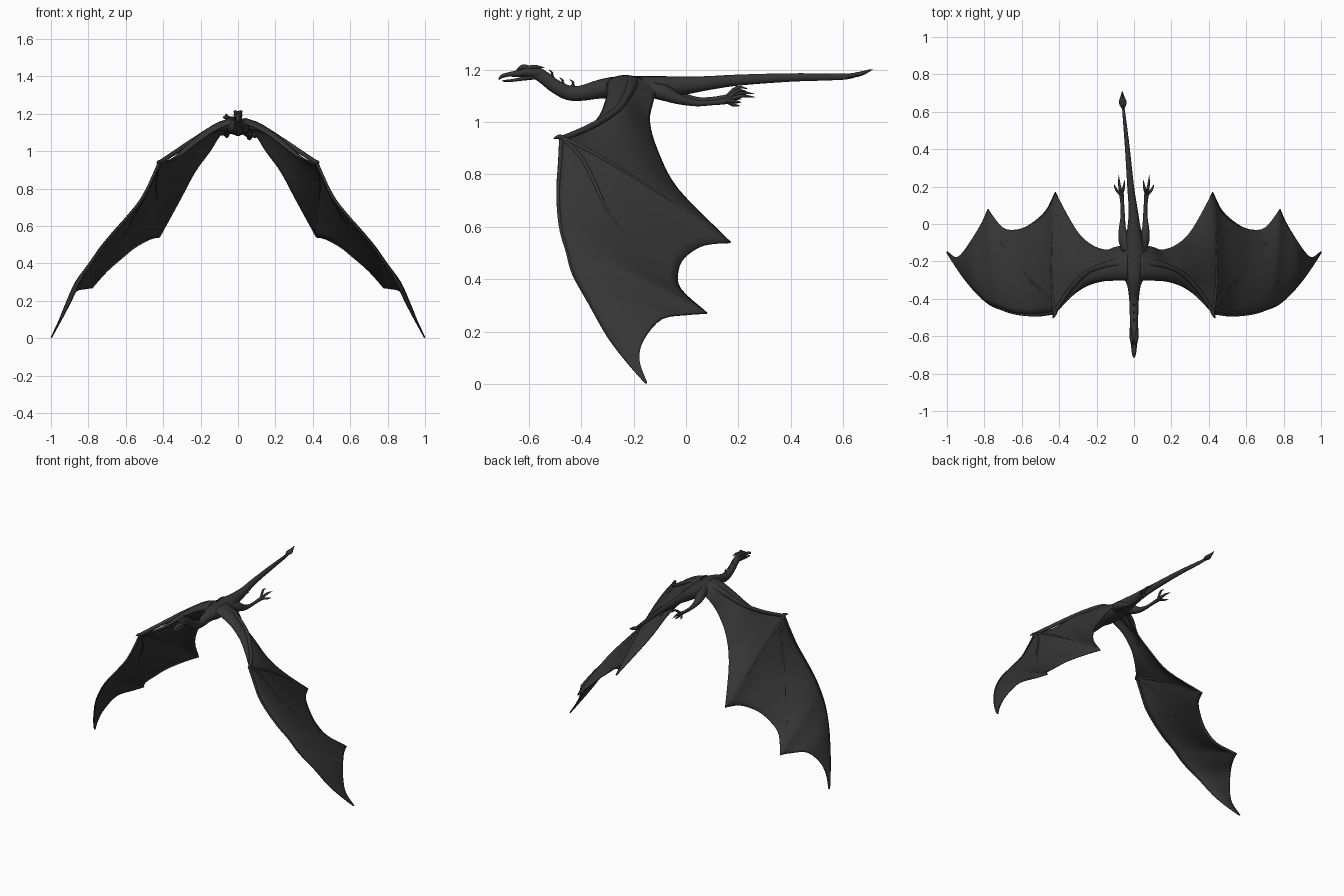
import bpy, bmesh, math
from mathutils import Vector

hide = bpy.data.materials.new("charcoal hide")
hide.diffuse_color = (0.036, 0.036, 0.036, 1)


def spline(pts, n):
    """Catmull-Rom through tuples of any length, n steps per span."""
    P = [pts[0]] + list(pts) + [pts[-1]]
    out = []
    for i in range(1, len(P) - 2):
        for k in range(n):
            t = k / n
            out.append(tuple(0.5 * (2 * b + (c - a) * t + (2 * a - 5 * b + 4 * c - d) * t * t
                             + (3 * b - a - 3 * c + d) * t ** 3)
                             for a, b, c, d in zip(P[i - 1], P[i], P[i + 1], P[i + 2])))
    out.append(tuple(pts[-1]))
    return out


def finish(bm, name, angle=60):
    bmesh.ops.recalc_face_normals(bm, faces=bm.faces)
    me = bpy.data.meshes.new(name)
    bm.to_mesh(me)
    bm.free()
    ob = bpy.data.objects.new(name, me)
    bpy.context.collection.objects.link(ob)
    me.materials.append(hide)
    bpy.ops.object.select_all(action='DESELECT')
    ob.select_set(True)
    bpy.context.view_layer.objects.active = ob
    bpy.ops.object.shade_smooth_by_angle(angle=math.radians(angle))
    return ob


def tube(name, pts, sides=12, n=4, sx=1, dz=0):
    """Loft of ellipses; points are x, y, z, half width, half height."""
    pts = [p if len(p) == 5 else (*p, p[3]) for p in pts]
    path = spline(pts, n)
    bm = bmesh.new()
    rings = []
    for i, p in enumerate(path):
        a, b = path[max(i - 1, 0)], path[min(i + 1, len(path) - 1)]
        t = (Vector(b[:3]) - Vector(a[:3])).normalized()
        side = t.cross(Vector((0, 0, 1))).normalized()
        up = side.cross(t)
        ring = []
        for k in range(sides):
            w = 2 * math.pi * k / sides
            v = Vector(p[:3]) + side * math.cos(w) * max(p[3], .0008) + up * math.sin(w) * max(p[4], .0008)
            ring.append(bm.verts.new((v.x * sx, v.y, v.z + dz)))
        rings.append(ring)
    for r, s in zip(rings, rings[1:]):
        for k in range(sides):
            j = (k + 1) % sides
            bm.faces.new((r[k], r[j], s[j], s[k]))
    bm.faces.new(rings[0])
    bm.faces.new(rings[-1])
    return finish(bm, name)


# Neck, torso and tail in one sweep
tube("body", [
    (0, -.57, 1.185, .018, .022), (0, -.54, 1.168, .02, .025), (0, -.50, 1.137, .022, .026),
    (0, -.45, 1.112, .024, .028), (0, -.40, 1.11, .026, .029), (0, -.33, 1.125, .036, .036),
    (0, -.27, 1.13, .06, .043), (0, -.18, 1.13, .062, .045), (0, -.10, 1.135, .05, .04),
    (0, -.02, 1.138, .035, .036), (-.005, .08, 1.148, .024, .027), (-.018, .20, 1.16, .018, .021),
    (-.035, .40, 1.17, .013, .016), (-.05, .55, 1.172, .009, .013), (-.058, .63, 1.176, .006, .01),
    (-.063, .705, 1.199, .002, .003)], sides=20)
tube("tail_blade", [(-.057, .61, 1.174, .004), (-.06, .648, 1.18, .021, .009),
                    (-.062, .68, 1.188, .011, .007), (-.063, .712, 1.201, .001)])

# Head
tube("skull", [(0, -.535, 1.178, .012, .014), (0, -.565, 1.187, .022, .022), (0, -.605, 1.192, .024, .022),
               (0, -.64, 1.185, .017, .014), (0, -.68, 1.181, .013, .008), (0, -.703, 1.174, .009, .007),
               (0, -.714, 1.162, .002)])
tube("lower_jaw", [(0, -.57, 1.175, .017, .012), (0, -.63, 1.164, .014, .007),
                   (0, -.67, 1.158, .01, .005), (0, -.70, 1.157, .003)])
for i, (y, z, h) in enumerate([(-.515, 1.165, .035), (-.475, 1.138, .032), (-.435, 1.13, .032)]):
    tube(f"neck_spine_{i}", [(0, y, z, .007, .011), (0, y + .005, z + h * .6, .004, .006),
                             (0, y - .008, z + h, .001)], 6, 3)

# Wing edges: x, y, z of the leading edge, then of the trailing edge
LEAD = [(.03, -.30, 1.15), (.10, -.30, 1.12), (.17, -.305, 1.08), (.25, -.33, 1.02), (.33, -.385, .965),
        (.42, -.475, .94), (.46, -.48, .85), (.51, -.487, .75), (.58, -.485, .66), (.65, -.475, .58),
        (.71, -.455, .51), (.77, -.43, .42), (.84, -.37, .31), (.90, -.30, .185), (.95, -.23, .09),
        (.998, -.155, .004)]
TRAIL = [(.03, -.11, 1.14), (.10, -.125, 1.08), (.15, -.14, 1.0), (.23, -.11, .89), (.31, -.03, .74),
         (.42, .17, .54), (.47, .07, .53), (.55, .0, .487), (.62, -.03, .43), (.70, -.02, .36),
         (.78, .08, .27), (.81, .01, .266), (.87, -.09, .25), (.92, -.16, .17), (.955, -.178, .09),
         (.998, -.148, .004)]
BULGE = [.03, .045, .055, .06, .055, .03, .03, .03, .03, .03, .028, .025, .02, .012, .005, 0]
rows = [a + b + (c,) for a, b, c in zip(LEAD, TRAIL, BULGE)]
# three membrane panels, splined apart so that the finger tips stay pointed
stations = spline(rows[:6], 4)[:-1] + spline(rows[5:11], 4)[:-1] + spline(rows[10:], 4)
CHORD = 14


def on_wing(s, t):
    """Point on the arched membrane at station s and chord fraction t."""
    p = Vector(s[:3]).lerp(Vector(s[3:6]), t)
    out = Vector((.15, 0, 1)).lerp(Vector((.8, 0, .6)), min(1, s[0] / .5))
    return p + out * s[6] * math.sin(math.pi * t ** .75)


for sx, tag in ((1, "left"), (-1, "right")):
    # Membrane
    bm = bmesh.new()
    grid = [[bm.verts.new((q.x * sx, q.y, q.z)) for q in (on_wing(s, k / CHORD) for k in range(CHORD + 1))]
            for s in stations]
    for r, s in zip(grid, grid[1:]):
        for k in range(CHORD):
            bm.faces.new((r[k], r[k + 1], s[k + 1], s[k]))
    wing = finish(bm, tag + "_wing_membrane")
    mod = wing.modifiers.new("thickness", 'SOLIDIFY')
    mod.thickness, mod.offset = .008, 0

    # Arm, leading finger and the two spread fingers
    tube(tag + "_wing_arm", [(.02, -.20, 1.14, .036), (.09, -.21, 1.135, .026), (.17, -.225, 1.10, .016),
                             (.26, -.265, 1.045, .013), (.35, -.36, .985, .012), (.42, -.465, .94, .011)], sx=sx)
    lead = [(*p, .009 - .0007 * i) for i, p in enumerate(LEAD[5:])]
    tube(tag + "_leading_finger", lead, 8, sx=sx)
    for j, tip in enumerate((5, 10)):
        pts = []
        for k in range(9):
            u = k / 8
            i = round(20 + u * (tip * 4 - 20))
            q = on_wing(stations[i], u)
            pts.append((*q, .008 * (1 - u) + .002))
        tube(f"{tag}_wing_finger_{j}", pts, 8, 2, sx=sx)
    tube(tag + "_wrist_claw", [(.415, -.455, .935, .012), (.425, -.485, .943, .009),
                               (.435, -.505, .937, .001)], 8, sx=sx)

    # Leg, one held slightly higher than the other
    dz = 0 if sx == 1 else .012
    tube(tag + "_leg", [(.035, -.14, 1.125, .03), (.05, -.08, 1.11, .034, .03), (.062, -.03, 1.088, .02),
                        (.06, .04, 1.072, .012), (.062, .10, 1.074, .01), (.066, .15, 1.08, .012),
                        (.07, .18, 1.086, .01)], sx=sx, dz=dz)
    for j, (x, y, z) in enumerate([(.106, .212, 1.075), (.082, .262, 1.095), (.05, .235, 1.115), (.058, .205, 1.062)]):
        tube(f"{tag}_toe_{j}", [(.068, .155, 1.082, .009), (.068 + (x - .068) * .7, .155 + (y - .155) * .5, z + .004, .007),
                                (x, y, z, .001)], 8, sx=sx, dz=dz)

    # Horn and brow
    tube(tag + "_horn", [(.012, -.605, 1.205, .009), (.017, -.575, 1.211, .007), (.02, -.54, 1.207, .001)], 8, sx=sx)
    tube(tag + "_brow", [(.008, -.645, 1.198, .003), (.012, -.62, 1.21, .01), (.013, -.59, 1.206, .004)], 8, sx=sx)
